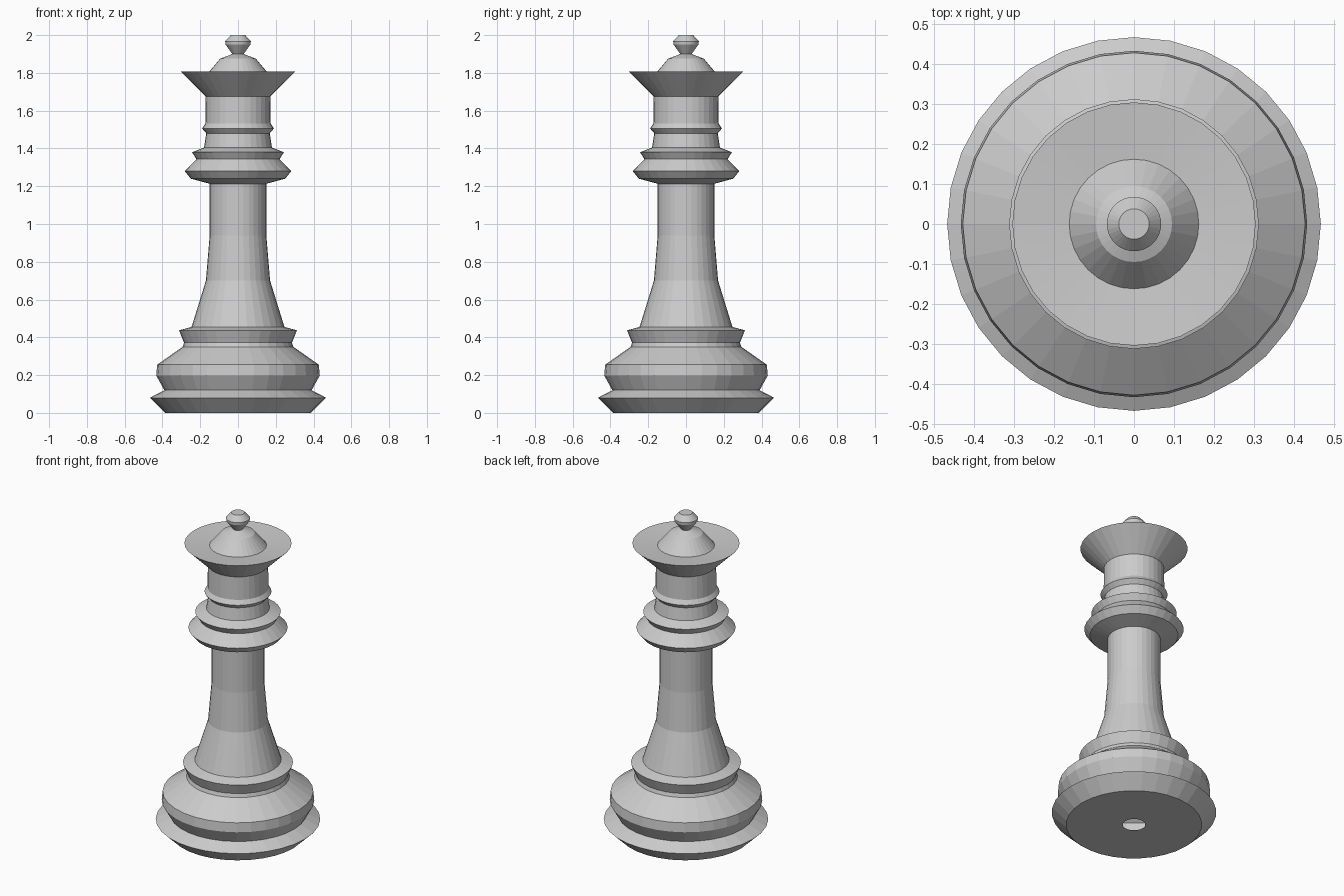
import bpy
import bmesh
from math import tau
from mathutils import Vector

SIDES = 32

cube = bpy.data.objects.get("Cube")
if cube:
    bpy.data.objects.remove(cube, do_unlink=True)


def lathe(name, profile):
    """Spin a bottom-to-top (radius, height) profile around z into a hollow, faceted shell."""
    bm = bmesh.new()
    verts = [bm.verts.new((r, 0, z)) for r, z in profile]
    edges = [bm.edges.new(pair) for pair in zip(verts, verts[1:])]
    bmesh.ops.spin(bm, geom=verts + edges, cent=(0, 0, 0), axis=(0, 0, 1),
                   angle=tau, steps=SIDES, use_merge=True)
    bmesh.ops.remove_doubles(bm, verts=bm.verts, dist=1e-5)

    # Face outward: the normal lies to the right of the profile's direction
    bm.normal_update()
    for face in bm.faces:
        mid = face.calc_center_median()
        around = Vector((-mid.y, mid.x, 0))
        start = min(face.verts, key=lambda v: order(v.co, profile))
        end = max(face.verts, key=lambda v: order(v.co, profile))
        radial = Vector((mid.x, mid.y, 0)).normalized()
        dr = end.co.xy.length - start.co.xy.length
        along = radial * dr + Vector((0, 0, end.co.z - start.co.z))
        if face.normal.dot(around.cross(along)) < 0:
            face.normal_flip()

    mesh = bpy.data.meshes.new(name)
    bm.to_mesh(mesh)
    bm.free()
    obj = bpy.data.objects.new(name, mesh)
    bpy.context.collection.objects.link(obj)
    return obj


def order(co, profile):
    """Index of the profile point that a spun vertex came from."""
    ring = Vector((co.xy.length, co.z))
    return min(range(len(profile)), key=lambda i: (Vector(profile[i]) - ring).length)


# Foot with a small open hole underneath, then the rounded drum
lathe("base", [(0.064, 0), (0.385, 0), (0.467, 0.08), (0.39, 0.12),
               (0.433, 0.198), (0.428, 0.255), (0.293, 0.35)])

# Ring between the drum and the stem
lathe("base_ring", [(0.293, 0.35), (0.286, 0.372), (0.312, 0.437), (0.246, 0.455)])

# Tapering stem
lathe("stem", [(0.246, 0.455), (0.17, 0.70), (0.15, 0.94), (0.15, 1.213)])

# Two stacked collars below the neck
lathe("collar", [(0.15, 1.213), (0.25, 1.24), (0.282, 1.28), (0.22, 1.343),
                 (0.243, 1.38), (0.18, 1.405)])

# Neck with a thin ring
lathe("neck", [(0.18, 1.405), (0.168, 1.48), (0.19, 1.506), (0.173, 1.532),
               (0.171, 1.675)])

# Flared crown with a shallow top
lathe("crown", [(0.171, 1.675), (0.304, 1.807), (0.162, 1.795)])

# Dome inside the crown
lathe("dome", [(0.162, 1.795), (0.095, 1.875), (0.03, 1.9)])

# Knob on the tip, closed at the top
lathe("finial", [(0.03, 1.9), (0.066, 1.95), (0.068, 1.967), (0.038, 2), (0, 2)])
